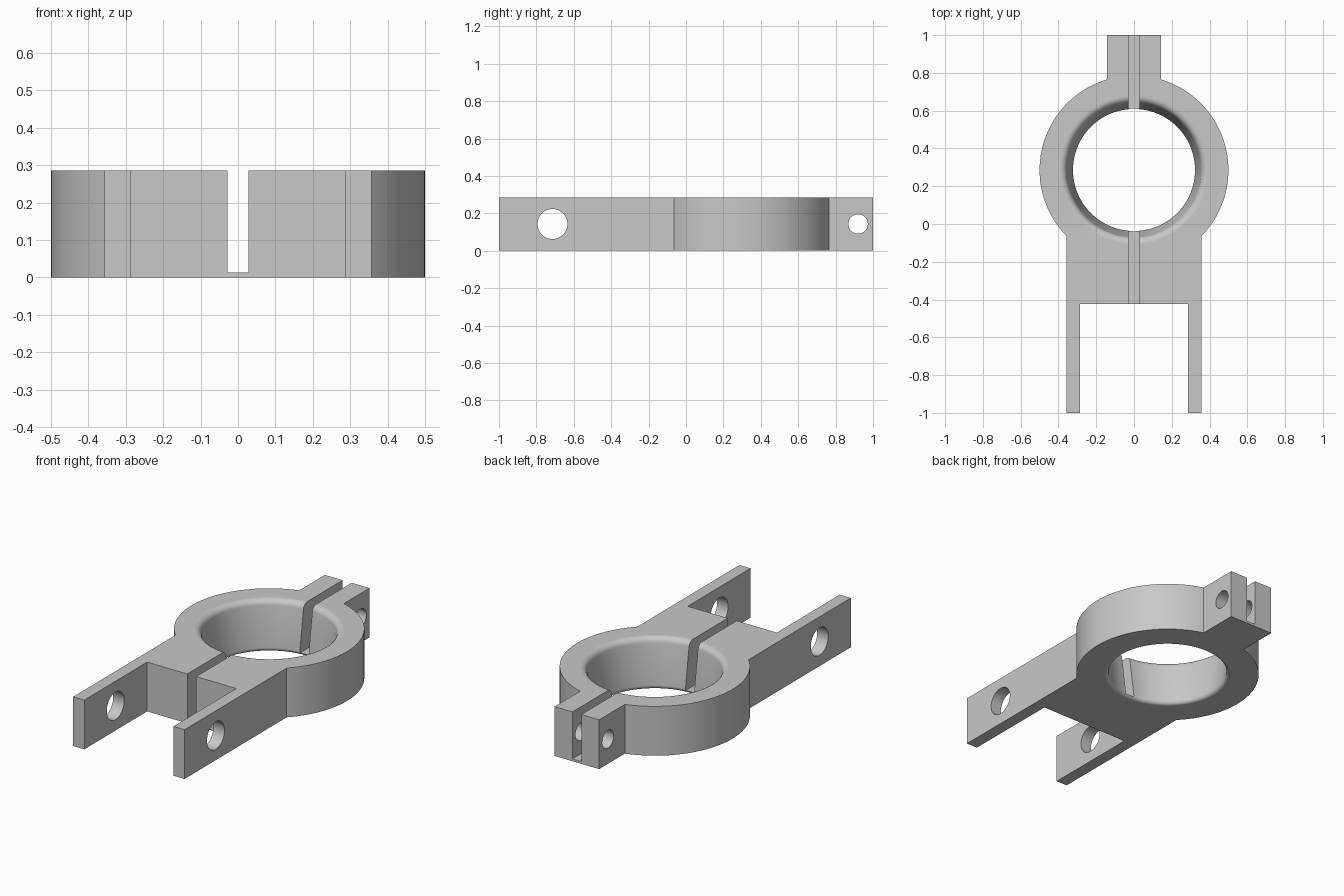
import bpy, bmesh, math
from mathutils import Matrix

cube = bpy.data.objects.get("Cube")
if cube:
    bpy.data.objects.remove(cube, do_unlink=True)

HEIGHT = 0.286
RING_Y, RING_R = 0.286, 0.5
ARM_IN, ARM_OUT = 0.286, 0.357
LUG_X = 0.143

metal = bpy.data.materials.new("grey_metal")
metal.use_nodes = True
colour = (0.58, 0.58, 0.58, 1)
metal.diffuse_color = colour
metal.node_tree.nodes["Principled BSDF"].inputs["Base Color"].default_value = colour


def make_object(name, bm):
    bmesh.ops.recalc_face_normals(bm, faces=bm.faces)
    mesh = bpy.data.meshes.new(name)
    bm.to_mesh(mesh)
    bm.free()
    mesh.materials.append(metal)
    obj = bpy.data.objects.new(name, mesh)
    bpy.context.collection.objects.link(obj)
    return obj


def cross_hole(name, y, radius):
    """Cylinder along x at mid height."""
    bm = bmesh.new()
    place = Matrix.Translation((0, y, HEIGHT / 2)) @ Matrix.Rotation(math.pi / 2, 4, 'Y')
    bmesh.ops.create_cone(bm, cap_ends=True, segments=48, radius1=radius,
                          radius2=radius, depth=2, matrix=place)
    return make_object(name, bm)


def fillet(r, z, size, start, end, steps=8):
    """Arc points (radius, z) for a rounded bore rim."""
    angles = [math.radians(start + (end - start) * i / steps) for i in range(steps + 1)]
    return [(r + size * math.cos(a), z + size * math.sin(a)) for a in angles]


# Clamp body: one half outline, mirrored and extruded
a0 = -math.acos(ARM_OUT / RING_R)
a1 = math.acos(LUG_X / RING_R)
half = [(ARM_IN, -0.424), (ARM_IN, -1), (ARM_OUT, -1)]
for i in range(49):
    a = a0 + (a1 - a0) * i / 48
    half.append((RING_R * math.cos(a), RING_Y + RING_R * math.sin(a)))
half.append((LUG_X, 1))
outline = half + [(-x, y) for x, y in reversed(half)]
bm = bmesh.new()
base = bm.faces.new([bm.verts.new((x, y, 0)) for x, y in outline])
top = bmesh.ops.extrude_face_region(bm, geom=[base])["geom"]
bmesh.ops.translate(bm, vec=(0, 0, HEIGHT),
                    verts=[v for v in top if isinstance(v, bmesh.types.BMVert)])
body = make_object("clamp_body", bm)

# Tapered bore cutter with rounded rims, revolved about the ring axis
profile = [(0, -0.1), (0.345, -0.1)]
profile += fillet(0.345, 0.022, 0.022, 270, 172)
profile += fillet(0.391, HEIGHT - 0.036, 0.036, 172, 90)
profile += [(0.391, 0.4), (0, 0.4)]
bm = bmesh.new()
verts = [bm.verts.new((r, RING_Y, z)) for r, z in profile]
edges = [bm.edges.new(pair) for pair in zip(verts, verts[1:])]
bmesh.ops.spin(bm, geom=verts + edges, cent=(0, RING_Y, 0), axis=(0, 0, 1),
               angle=math.tau, steps=96)
bmesh.ops.remove_doubles(bm, verts=bm.verts, dist=0.0001)
bore = make_object("bore_cutter", bm)

# Long slot cutter that leaves a thin floor
bm = bmesh.new()
bmesh.ops.create_cube(bm, size=1, matrix=Matrix.Translation((0, 0, 0.514))
                      @ Matrix.Diagonal((0.057, 3, 1, 1)))
slot = make_object("slot_cutter", bm)

cutters = [bore, slot, cross_hole("arm_hole_cutter", -0.714, 0.08),
           cross_hole("lug_hole_cutter", 0.92, 0.052)]
for cutter in cutters:
    cutter.hide_render = True
    mod = body.modifiers.new(cutter.name, 'BOOLEAN')
    mod.operation = 'DIFFERENCE'
    mod.solver = 'EXACT'
    mod.object = cutter

# Bake the cuts and remove the cutters
graph = bpy.context.evaluated_depsgraph_get()
result = bpy.data.meshes.new_from_object(body.evaluated_get(graph))
body.modifiers.clear()
body.data = result
for cutter in cutters:
    bpy.data.objects.remove(cutter, do_unlink=True)

# Smooth curved walls, keep planar faces flat
bpy.ops.object.select_all(action='DESELECT')
body.select_set(True)
bpy.context.view_layer.objects.active = body
bpy.ops.object.shade_smooth_by_angle(angle=math.radians(30))
for face in body.data.polygons:
    if abs(face.normal.z) > 0.999:
        face.use_smooth = False
